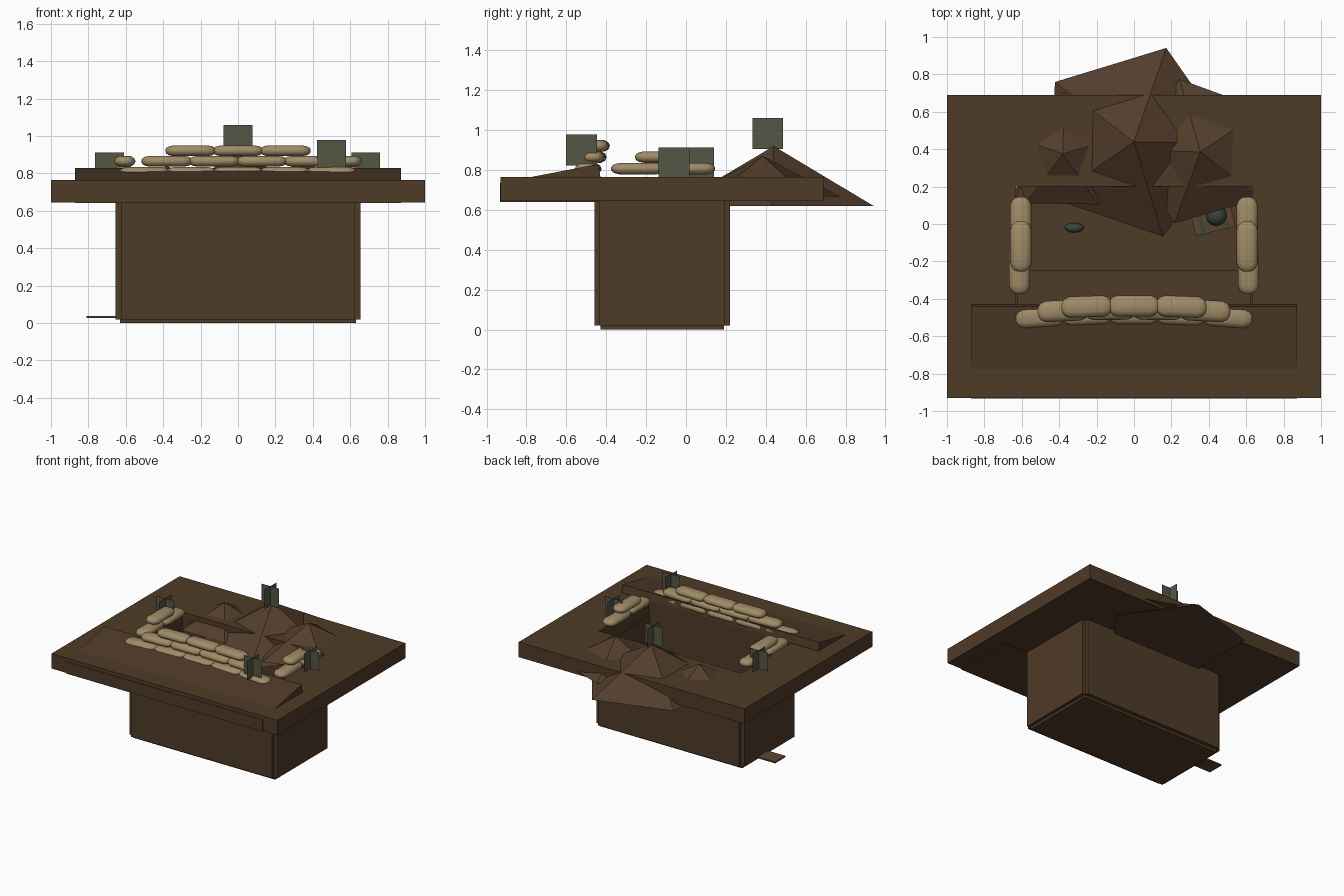
import bpy, bmesh, math
from mathutils import Matrix

if "Cube" in bpy.data.objects:
    bpy.data.objects.remove(bpy.data.objects["Cube"])


def material(name, rgb):
    m = bpy.data.materials.new(name)
    m.diffuse_color = (*rgb, 1)
    m.use_nodes = True
    m.node_tree.nodes["Principled BSDF"].inputs["Base Color"].default_value = m.diffuse_color
    return m


SOIL = material("soil", (0.078, 0.043, 0.020))
DIRT = material("loose_dirt", (0.086, 0.047, 0.024))
BAG = material("sandbag_cloth", (0.35, 0.26, 0.135))
BRUSH = material("brush_green", (0.088, 0.095, 0.058))
METAL = material("dark_olive", (0.042, 0.060, 0.040))
WOOD = material("wood", (0.105, 0.060, 0.030))


def finish(name, bm, mat, smooth=False):
    bmesh.ops.recalc_face_normals(bm, faces=bm.faces)
    me = bpy.data.meshes.new(name)
    bm.to_mesh(me)
    bm.free()
    me.materials.append(mat)
    for p in me.polygons:
        p.use_smooth = smooth
    ob = bpy.data.objects.new(name, me)
    bpy.context.collection.objects.link(ob)
    return ob


def box(name, x0, x1, y0, y1, z0, z1, mat):
    bm = bmesh.new()
    bmesh.ops.create_cube(bm, size=1)
    bmesh.ops.scale(bm, vec=(x1 - x0, y1 - y0, z1 - z0), verts=bm.verts)
    bmesh.ops.translate(bm, vec=((x0 + x1) / 2, (y0 + y1) / 2, (z0 + z1) / 2), verts=bm.verts)
    return finish(name, bm, mat)


# Ground slab: rectangular ring around the pit mouth
def ground():
    bm = bmesh.new()
    xs, ys = (-1, -0.63, 0.63, 1), (-0.93, -0.43, 0.2, 0.69)
    v = [[bm.verts.new((x, y, 0.645)) for y in ys] for x in xs]
    faces = [bm.faces.new((v[i][j], v[i + 1][j], v[i + 1][j + 1], v[i][j + 1]))
             for i in range(3) for j in range(3) if (i, j) != (1, 1)]
    ext = bmesh.ops.extrude_face_region(bm, geom=faces, use_keep_orig=True)
    top = [g for g in ext["geom"] if isinstance(g, bmesh.types.BMVert)]
    bmesh.ops.translate(bm, vec=(0, 0, 0.12), verts=top)
    finish("ground_slab", bm, SOIL)


ground()

# Pit walls, floor and firing step
box("pit_floor", -0.63, 0.63, -0.43, 0.19, 0, 0.02, SOIL)
box("pit_front_wall", -0.625, 0.625, -0.46, -0.43, 0.02, 0.645, SOIL)
box("pit_back_wall", -0.625, 0.625, 0.19, 0.22, 0.02, 0.645, SOIL)
box("pit_left_wall", -0.655, -0.62, -0.435, 0.195, 0.02, 0.645, SOIL)
box("pit_right_wall", 0.62, 0.655, -0.435, 0.195, 0.02, 0.645, SOIL)
box("firing_step", -0.62, 0.62, -0.43, -0.245, 0.02, 0.2, SOIL)
box("sump_board", -0.81, -0.6, -0.1, 0.03, 0.026, 0.037, WOOD)


# Front berm: wedge profile swept across the front
def berm():
    bm = bmesh.new()
    prof = [(-0.933, 0.641), (-0.933, 0.735), (-0.44, 0.83), (-0.43, 0.77), (-0.43, 0.641)]
    f = bm.faces.new([bm.verts.new((-0.872, y, z)) for y, z in prof])
    ext = bmesh.ops.extrude_face_region(bm, geom=[f], use_keep_orig=True)
    bmesh.ops.translate(bm, vec=(1.744, 0, 0),
                        verts=[g for g in ext["geom"] if isinstance(g, bmesh.types.BMVert)])
    finish("front_berm", bm, SOIL)


berm()


# Spoil heaps: five-sided cones sunk into the ground
def heap(name, x, y, base, apex, radius, angle):
    bm = bmesh.new()
    ring = [bm.verts.new((x + radius * math.cos(a), y + radius * math.sin(a), base))
            for a in (math.radians(angle + 72 * i) for i in range(5))]
    tip = bm.verts.new((x, y, apex))
    bm.faces.new(ring)
    for i in range(5):
        bm.faces.new((ring[i], ring[(i + 1) % 5], tip))
    finish(name, bm, DIRT)


heap("large_spoil_heap", 0.0, 0.44, 0.62, 0.92, 0.53, -1)
heap("right_spoil_heap", 0.355, 0.385, 0.667, 0.87, 0.405, 34)
heap("left_spoil_heap", -0.38, 0.375, 0.667, 0.84, 0.33, 17)


# Sandbags: flattened capsules with a pointed side seam
def sandbag(name, x, y, z, along_y=False, turn=0.0, length=0.27):
    bm = bmesh.new()
    n, half = 12, length / 2
    ends = [(half, 0.25), (half - 0.006, 0.55), (half - 0.02, 0.82), (half - 0.045, 1.0)]
    rings = [(-p, s) for p, s in ends] + [(p, s) for p, s in reversed(ends)]
    loops = []
    for p, s in rings:
        loops.append([])
        for k in range(n):
            a = 2 * math.pi * k / n
            zz = max(-0.029, min(0.029, 0.034 * math.sin(a)))
            loops[-1].append(bm.verts.new((p, 0.057 * s * math.cos(a), s * zz)))
    for a, b in zip(loops, loops[1:]):
        for k in range(n):
            bm.faces.new((a[k], a[(k + 1) % n], b[(k + 1) % n], b[k]))
    bm.faces.new(loops[0])
    bm.faces.new(loops[-1])
    ob = finish(name, bm, BAG, True)
    ob.location = (x, y, z)
    ob.rotation_euler.z = math.radians(turn + (90 if along_y else 0))


rows = [(0.805, (-0.5, -0.25, 0, 0.25, 0.5), -0.48),
        (0.865, (-0.38, -0.127, 0.127, 0.38), -0.455),
        (0.921, (-0.253, 0, 0.253), -0.438)]
for r, (z, xs, y) in enumerate(rows):
    for i, x in enumerate(xs):
        sandbag(f"front_sandbag_{r}_{i}", x, y - 0.06 * x * x, z, turn=-8 * x)
for side, s in (("left", -1), ("right", 1)):
    sandbag(f"{side}_sandbag_0", s * 0.612, -0.24, 0.807, True)
    sandbag(f"{side}_sandbag_1", s * 0.605, 0.01, 0.807, True)
    sandbag(f"{side}_sandbag_2", s * 0.605, -0.12, 0.865, True)


# Brush tufts: two crossed upright cards
def tuft(name, x, y, z, w=0.155):
    bm = bmesh.new()
    h = w / 2
    for dx, dy in ((h, 0), (0, h)):
        bm.faces.new([bm.verts.new(c) for c in (
            (x - dx, y - dy, z), (x + dx, y + dy, z),
            (x + dx, y + dy, z + w), (x - dx, y - dy, z + w))])
    finish(name, bm, BRUSH)


tuft("back_brush", 0, 0.41, 0.905)
tuft("front_brush", 0.5, -0.525, 0.824)
tuft("left_brush", -0.687, 0.062, 0.757)
tuft("right_brush", 0.683, -0.06, 0.757)

# Crate with two straps, tilted on the pit floor
for name, x0, x1, grow, mat in (("crate", -0.11, 0.11, 0, WOOD),
                                ("crate_strap_a", -0.075, -0.055, 0.004, METAL),
                                ("crate_strap_b", 0.055, 0.075, 0.004, METAL)):
    ob = box(name, x0, x1, -0.07 - grow, 0.07 + grow, 0.0, 0.11 + grow, mat)
    ob.location = (0.42, 0.03, 0.02)
    ob.rotation_euler.z = math.radians(14)


# Helmet and canteen
def blob(name, loc, size):
    bm = bmesh.new()
    bmesh.ops.create_uvsphere(bm, u_segments=14, v_segments=8, radius=1)
    bmesh.ops.transform(bm, matrix=Matrix.LocRotScale(loc, None, size), verts=bm.verts)
    finish(name, bm, METAL, True)


blob("helmet", (0.44, 0.045, 0.15), (0.055, 0.055, 0.045))
blob("canteen", (-0.32, -0.02, 0.045), (0.05, 0.026, 0.025))
